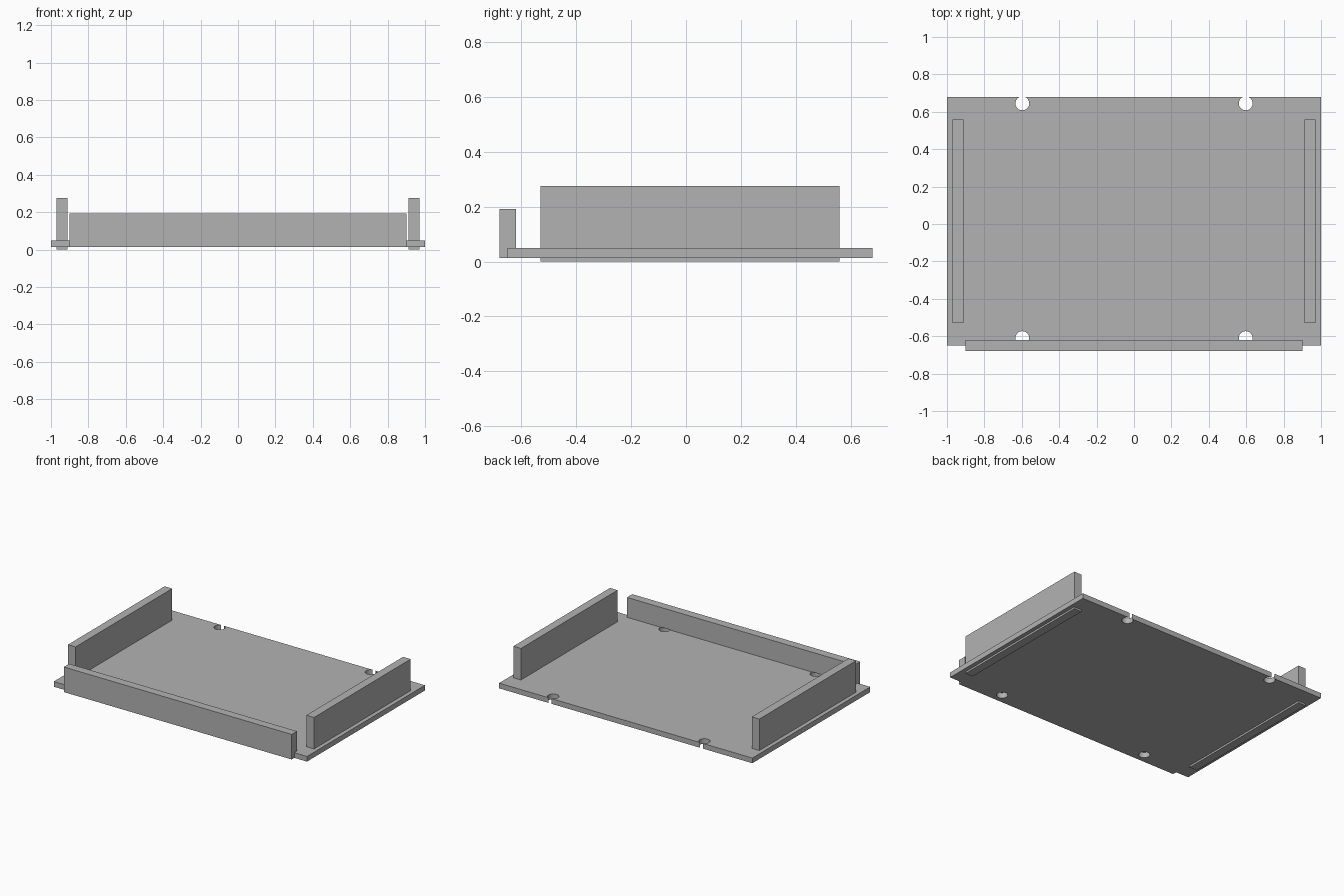
import bpy

if "Cube" in bpy.data.objects:
    bpy.data.objects.remove(bpy.data.objects["Cube"], do_unlink=True)

# Single grey material
grey = bpy.data.materials.new("plain grey")
grey.use_nodes = True
colour = (0.45, 0.45, 0.45, 1)
grey.diffuse_color = colour
grey.node_tree.nodes["Principled BSDF"].inputs["Base Color"].default_value = colour


def box(name, low, high):
    """Box spanning two opposite corners."""
    centre = [(a + b) / 2 for a, b in zip(low, high)]
    bpy.ops.mesh.primitive_cube_add(size=1, location=centre)
    ob = bpy.context.object
    ob.name = name
    ob.scale = [b - a for a, b in zip(low, high)]
    bpy.ops.object.transform_apply(location=True, rotation=False, scale=True)
    ob.data.materials.append(grey)
    return ob


def drill(ob, cutters):
    """Cut every hole out of a part."""
    bpy.context.view_layer.objects.active = ob
    for cutter in cutters:
        mod = ob.modifiers.new("hole", "BOOLEAN")
        mod.operation = "DIFFERENCE"
        mod.solver = "EXACT"
        mod.object = cutter
        bpy.ops.object.modifier_apply(modifier=mod.name)


BOTTOM, TOP = 0.013, 0.05

# Base plate and front lip
plate = box("base_plate", (-1, -0.65, BOTTOM), (1, 0.68, TOP))
lip = box("front_lip", (-0.9, -0.68, BOTTOM), (0.9, -0.62, 0.192))

# Side walls, set through the plate
for side, name in ((1, "left_wall"), (-1, "right_wall")):
    x = side * 0.9415
    box(name, (x - 0.03, -0.53, 0), (x + 0.03, 0.56, 0.275))

# Screw holes, drilled from below
front, back = [], []
for x in (-0.597, 0.597):
    for y, group in ((-0.61, front), (0.645, back)):
        bpy.ops.mesh.primitive_cylinder_add(vertices=32, radius=0.037, depth=0.1,
                                            location=(x, y, TOP - 0.048))
        cutter = bpy.context.object
        cutter.name = "hole_cutter"
        cutter.hide_render = True
        cutter.data.materials.append(grey)
        group.append(cutter)
drill(plate, front + back)
drill(lip, front)
for cutter in front + back:
    bpy.data.objects.remove(cutter, do_unlink=True)

# Smooth hole walls with sharp rims
for ob in (plate, lip):
    bpy.ops.object.select_all(action="DESELECT")
    ob.select_set(True)
    bpy.context.view_layer.objects.active = ob
    bpy.ops.object.shade_smooth_by_angle()
